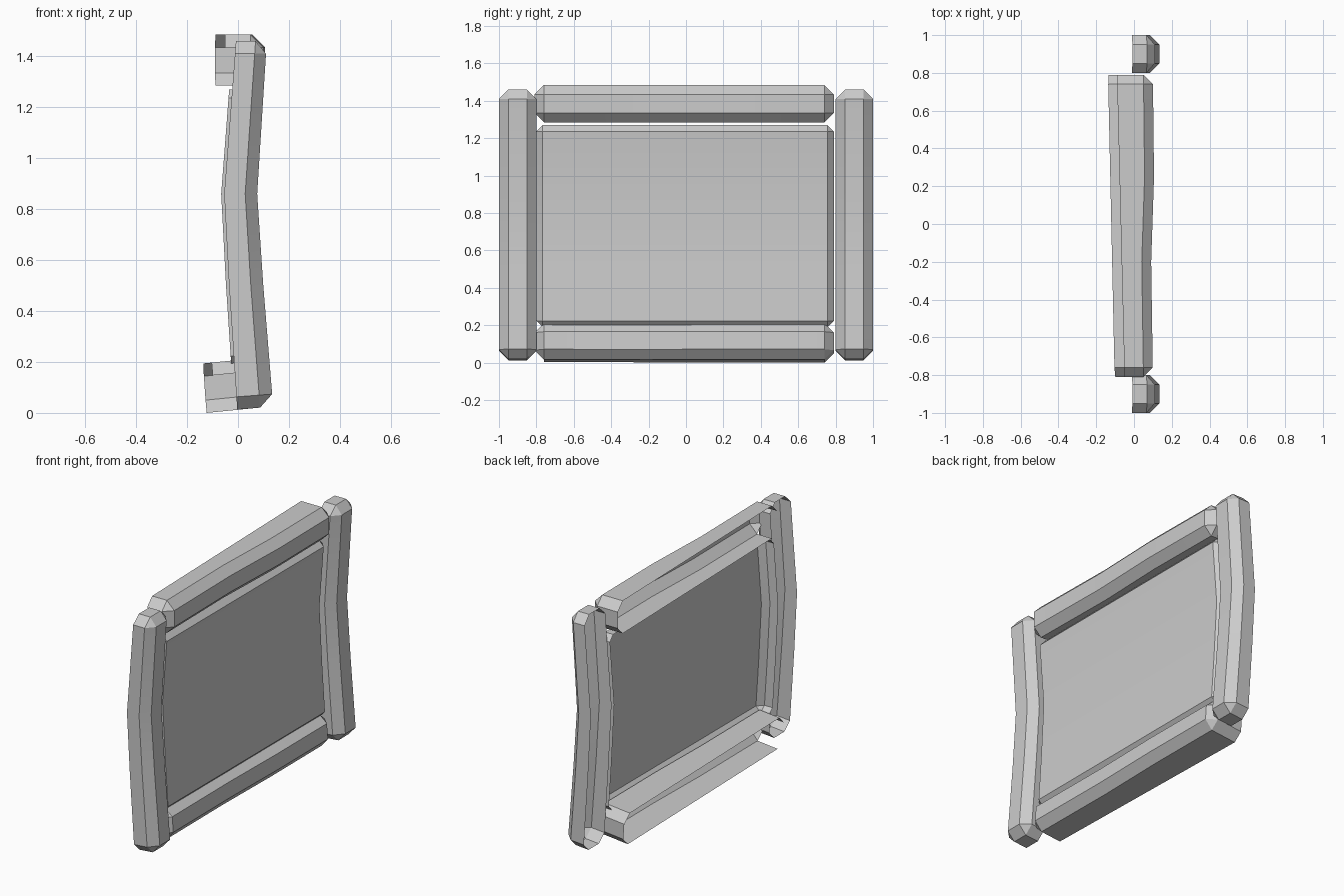
import bpy, bmesh
from math import radians
from mathutils import Vector

if "Cube" in bpy.data.objects:
    bpy.data.objects.remove(bpy.data.objects["Cube"])


def interp(points, t):
    """Piecewise linear lookup."""
    for (a, va), (b, vb) in zip(points, points[1:]):
        if t <= b:
            break
    return va + (vb - va) * (t - a) / (b - a)


def shell(name, depth, y, z, bevel, cut_axis, cuts, deform, open_end=False):
    """Chamfered block facing +x with an open back at x = 0, cut and deformed."""
    bm = bmesh.new()
    bmesh.ops.create_cube(bm, size=1)
    for v in bm.verts:
        v.co = Vector((v.co.x * 2 * depth,
                       (y[0] + y[1]) / 2 + v.co.y * (y[1] - y[0]),
                       (z[0] + z[1]) / 2 + v.co.z * (z[1] - z[0])))
    bmesh.ops.bevel(bm, geom=bm.edges[:], offset=bevel, segments=1,
                    affect='EDGES')

    def bisect(co, no, clear=False):
        bmesh.ops.bisect_plane(bm, geom=bm.verts[:] + bm.edges[:] + bm.faces[:],
                               plane_co=co, plane_no=no, clear_inner=clear)

    bisect((0, 0, 0), (1, 0, 0), True)
    bm.normal_update()
    if open_end:  # near end cap and its lower corner are open
        gone = [f for f in bm.faces if f.normal.y < -0.6
                and abs(f.normal.x) < 0.1 and f.normal.z < 0.1]
        bmesh.ops.delete(bm, geom=gone, context='FACES')
    for c in cuts:
        axis = Vector((0, 1, 0)) if cut_axis == 'Y' else Vector((0, 0, 1))
        bisect(axis * c, axis)
    for v in bm.verts:
        v.co = deform(v.co.copy())
    mesh = bpy.data.meshes.new(name)
    bm.to_mesh(mesh)
    bm.free()
    obj = bpy.data.objects.new(name, mesh)
    bpy.context.collection.objects.link(obj)
    bpy.ops.object.select_all(action='DESELECT')
    obj.select_set(True)
    bpy.context.view_layer.objects.active = obj
    bpy.ops.object.shade_smooth_by_angle(angle=radians(30))
    return obj


BEND = [(0.0, -0.002), (0.5, -0.035), (0.86, -0.054), (1.46, -0.008)]
WAVE = [(-0.81, 0.0), (-0.2, -0.009), (0.25, 0.006), (0.79, 0.0)]


def bend_post(p):
    tilt = 0.09 * p.x * max(0, 1 - p.z / 0.5)
    return Vector((p.x * (1.03 - 0.1 * p.z) + interp(BEND, p.z), p.y, p.z + tilt))


def bend_panel(p):
    return Vector((p.x - 0.012 + interp(BEND, p.z), p.y, p.z))


def rail_deform(front, depth, back_near, back_far, tilt, wave):
    """Slanted open back, wavy front, optional tilt about y."""
    def f(p):
        back = back_near + (back_far - back_near) * (p.y + 0.81) / 1.6
        x = front + (p.x - depth) + wave * interp(WAVE, p.y)
        if p.x < 0.01:
            x = back
        return Vector((x - 0.7 * tilt * (p.z - 0.1), p.y, p.z + tilt * x))
    return f


# Side posts
for side, s in (("left", -1), ("right", 1)):
    shell(side + "_post", 0.137, sorted((s * 0.8, s * 1.0)), (0.013, 1.46), 0.05,
          'Z', (0.5, 0.86), bend_post)

# Top and bottom rails
shell("top_rail", 0.17, (-0.81, 0.79), (1.285, 1.485), 0.05, 'Y', (-0.2, 0.25),
      rail_deform(0.10, 0.17, -0.05, -0.09, 0.0, 1.0), True)
shell("bottom_rail", 0.2, (-0.81, 0.79), (0.013, 0.207), 0.05, 'Y', (-0.2, 0.25),
      rail_deform(0.09, 0.2, -0.095, -0.13, 0.1, 0.5), True)

# Recessed centre panel
shell("panel", 0.09, (-0.8, 0.79), (0.19, 1.27), 0.034, 'Z', (0.5, 0.86), bend_panel)
